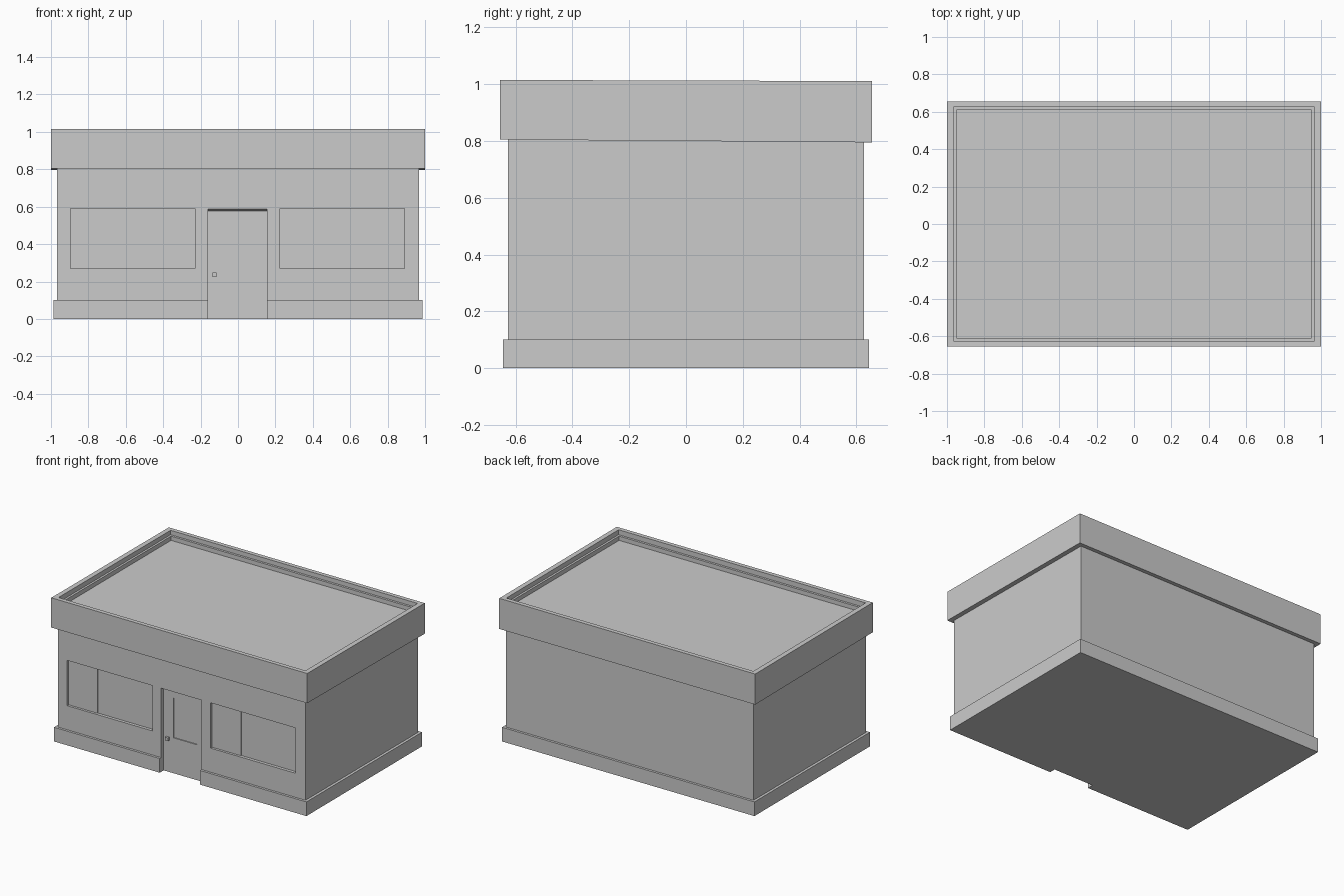
import bpy, bmesh

if "Cube" in bpy.data.objects:
    bpy.data.objects.remove(bpy.data.objects["Cube"])


def box(name, x0, x1, y0, y1, z0, z1):
    """Axis-aligned box from its limits."""
    me = bpy.data.meshes.new(name)
    bm = bmesh.new()
    bmesh.ops.create_cube(bm, size=1)
    for v in bm.verts:
        v.co.x = x1 if v.co.x > 0 else x0
        v.co.y = y1 if v.co.y > 0 else y0
        v.co.z = z1 if v.co.z > 0 else z0
    bm.to_mesh(me)
    bm.free()
    ob = bpy.data.objects.new(name, me)
    bpy.context.collection.objects.link(ob)
    return ob


def cut(ob, *limits):
    """Subtract a box from an object and discard the cutter."""
    cutter = box("cutter", *limits)
    cutter.hide_render = True
    mod = ob.modifiers.new("cut", 'BOOLEAN')
    mod.operation = 'DIFFERENCE'
    mod.solver = 'EXACT'
    mod.object = cutter
    bpy.context.view_layer.objects.active = ob
    bpy.ops.object.modifier_apply(modifier=mod.name)
    bpy.data.objects.remove(cutter, do_unlink=True)


WX, WY = 0.967, 0.628          # wall half sizes
DX0, DX1, DZ = -0.16, 0.155, 0.59   # doorway
windows = {"left": (-0.895, -0.23), "right": (0.225, 0.89)}

# Main walls, with roof tray, doorway and window recesses
walls = box("walls", -WX, WX, -WY, WY, 0.02, 0.98)
cut(walls, -0.95, 0.95, -0.61, 0.61, 0.95, 1.2)
cut(walls, DX0, DX1, -0.8, -0.58, -0.1, DZ)
for x0, x1 in windows.values():
    cut(walls, x0, x1, -0.8, -WY + 0.024, 0.27, DZ)

# Plinth, interrupted at the door
plinth = box("plinth", -0.986, 0.986, -0.645, 0.645, 0.0, 0.10)
cut(plinth, DX0, DX1, -0.8, -0.6, -0.1, 0.2)

# Parapet band, open in the middle, dipping slightly to the back
parapet = box("parapet", -1, 1, -0.656, 0.656, 0.80, 1.013)
cut(parapet, -0.965, 0.965, -0.626, 0.626, 0.5, 1.3)
for v in parapet.data.vertices:
    v.co.z -= v.co.y * (0.003 if v.co.z > 0.9 else 0.0075)

# Window panes: one narrow, one wide and slightly deeper
for side, (x0, x1) in windows.items():
    box(side + "_narrow_pane", x0, x0 + 0.225, -WY + 0.017, -WY + 0.04, 0.27, DZ)
    box(side + "_wide_pane", x0 + 0.225, x1, -WY + 0.022, -WY + 0.04, 0.27, DZ)

# Door with inset glazing and a small square knob
door = box("door", DX0, DX1, -0.601, -0.57, 0.0, DZ)
cut(door, -0.085, 0.10, -0.7, -0.594, 0.25, 0.53)
box("door_knob", -0.137, -0.115, -0.618, -0.595, 0.225, 0.247)

# Sloping soffit under the door head
head = box("door_head", DX0, DX1, -WY + 0.001, -0.595, 0.575, DZ + 0.005)
for v in head.data.vertices:
    if v.co.y < -0.61 and v.co.z < 0.58:
        v.co.z = DZ - 0.001
